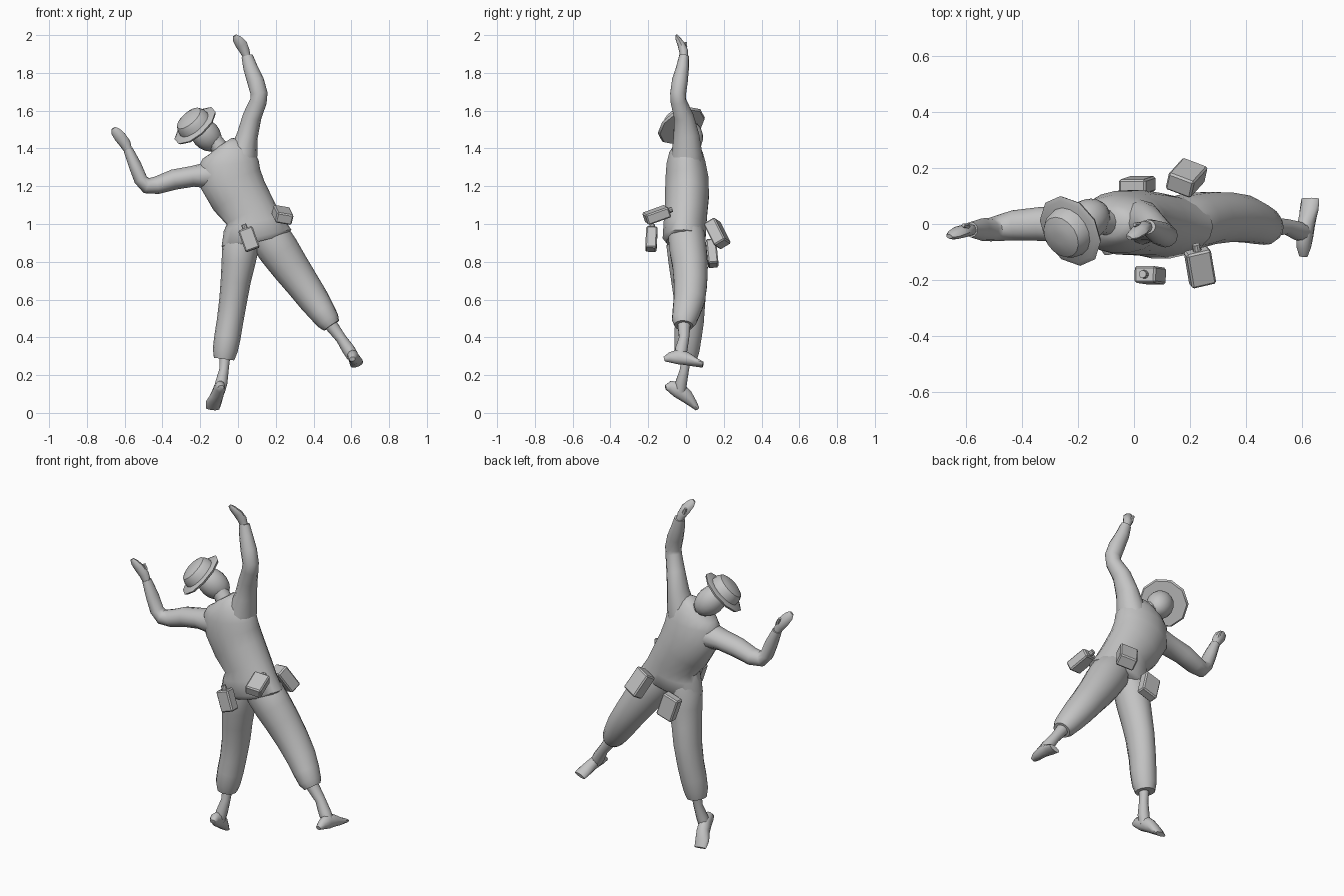
import bpy, bmesh, math
from mathutils import Vector as V, Matrix

grey = bpy.data.materials.new("plain grey")
grey.diffuse_color = (0.55, 0.55, 0.55, 1)


def finish(name, bm, angle=40):
    bmesh.ops.recalc_face_normals(bm, faces=bm.faces)
    me = bpy.data.meshes.new(name)
    bm.to_mesh(me)
    bm.free()
    me.materials.append(grey)
    ob = bpy.data.objects.new(name, me)
    bpy.context.collection.objects.link(ob)
    bpy.ops.object.select_all(action='DESELECT')
    ob.select_set(True)
    bpy.context.view_layer.objects.active = ob
    bpy.ops.object.shade_smooth_by_angle(angle=math.radians(angle))
    return ob


def tube(name, pts, side=(1, 0, 0), n=12, angle=50):
    """Loft of oval rings; each point is x, y, z, radius along side, other radius."""
    bm = bmesh.new()
    c = [V(p[:3]) for p in pts]
    rings = []
    for i, p in enumerate(pts):
        t = (c[min(i + 1, len(c) - 1)] - c[max(i - 1, 0)]).normalized()
        a = V(side)
        a = (a - t * a.dot(t)).normalized()
        b = t.cross(a)
        ring = []
        for k in range(n):
            u = 2 * math.pi * k / n
            ring.append(bm.verts.new(c[i] + a * p[3] * math.cos(u) + b * p[-1] * math.sin(u)))
        rings.append(ring)
    for r, s in zip(rings, rings[1:]):
        for k in range(n):
            bm.faces.new((r[k], r[(k + 1) % n], s[(k + 1) % n], s[k]))
    bm.faces.new(rings[0][::-1])
    bm.faces.new(rings[-1])
    return finish(name, bm, angle)


def pouch(name, center, size, up, out, knob=False):
    """Bevelled belt box; size is width, depth, height."""
    z = V(up).normalized()
    y = V(out)
    y = (y - z * y.dot(z)).normalized()
    x = y.cross(z)
    m = Matrix((x, y, z)).transposed().to_4x4()
    m.translation = V(center)
    bm = bmesh.new()
    bmesh.ops.create_cube(bm, size=1, matrix=Matrix.Diagonal((*size, 1)))
    bmesh.ops.bevel(bm, geom=bm.edges[:], offset=0.007, segments=1, affect='EDGES')
    if knob:
        bmesh.ops.create_cone(bm, cap_ends=True, segments=10, radius1=0.016, radius2=0.014,
                              depth=0.03, matrix=Matrix.Translation((0, 0, size[2] / 2 + 0.008)))
    bm.transform(m)
    finish(name, bm, 30)


# Shirt
tube("shirt", [(.103, -.01, .905, .165, .095), (.098, -.01, .925, .19, .115),
               (.08, -.005, 1.0, .16, .115), (.065, 0, 1.06, .14, .114),
               (.005, .005, 1.15, .155, .118), (-.04, .005, 1.24, .165, .115),
               (-.05, 0, 1.32, .16, .105), (-.055, 0, 1.375, .135, .09),
               (-.07, 0, 1.41, .09, .065), (-.08, 0, 1.425, .055, .045)],
     (.96, 0, .2), 18)
# Sleeves
tube("raised_sleeve", [(0, .005, 1.28, .09, .09), (.03, .005, 1.38, .075, .08),
                       (.05, .002, 1.47, .056, .068), (.075, -.012, 1.57, .05, .052),
                       (.108, -.04, 1.65, .045, .042), (.112, -.042, 1.69, .045, .042),
                       (.092, -.032, 1.76, .045, .042), (.065, -.018, 1.83, .038, .034),
                       (.048, -.01, 1.89, .03, .026)])
tube("bent_sleeve", [(-.08, 0, 1.27, .09, .095), (-.16, 0, 1.258, .07, .078),
                     (-.24, 0, 1.252, .055, .066), (-.34, 0, 1.235, .054, .06),
                     (-.43, -.005, 1.205, .047, .054), (-.485, -.015, 1.203, .042, .046),
                     (-.515, -.02, 1.235, .036, .042), (-.545, -.02, 1.31, .034, .04),
                     (-.582, -.02, 1.395, .025, .028)], (0, 0, 1))
# Hands with thumbs
tube("raised_hand", [(.052, -.01, 1.87, .018, .02), (.036, -.012, 1.915, .026, .024),
                     (.018, -.025, 1.95, .032, .02), (-.005, -.042, 1.98, .025, .014),
                     (-.018, -.05, 1.997, .012, .007)], n=8)
tube("raised_thumb", [(.03, -.012, 1.91, .014, .014), (.012, -.004, 1.94, .012, .012),
                      (.002, -.002, 1.962, .007, .007)], n=6)
tube("bent_hand", [(-.575, -.02, 1.375, .018, .02), (-.597, -.022, 1.425, .03, .024),
                   (-.625, -.03, 1.462, .032, .022), (-.648, -.04, 1.49, .026, .016),
                   (-.66, -.045, 1.507, .013, .008)], n=8)
tube("bent_thumb", [(-.595, -.018, 1.42, .014, .014), (-.597, -.008, 1.455, .011, .011),
                    (-.61, -.004, 1.478, .007, .007)], n=6)

# Trouser legs
tube("straight_leg", [(.035, 0, .96, .09, .09), (.012, -.005, .88, .098, .1),
                      (.003, 0, .8, .09, .095), (-.012, .01, .7, .08, .09),
                      (-.025, .02, .6, .074, .085), (-.043, .018, .48, .07, .078),
                      (-.056, .01, .4, .07, .074), (-.068, .005, .33, .066, .068),
                      (-.074, .005, .285, .054, .055)], n=14)
tube("kicking_leg", [(.13, 0, .98, .09, .09), (.175, .005, .92, .11, .1),
                     (.22, .012, .855, .108, .1), (.275, .022, .775, .1, .095),
                     (.34, .024, .685, .09, .09), (.4, .018, .6, .082, .085),
                     (.445, .002, .535, .072, .075), (.478, -.01, .487, .062, .066),
                     (.495, -.012, .462, .048, .05)], n=14)
# Ankles and feet
tube("straight_ankle", [(-.068, .003, .31, .028), (-.074, -.008, .23, .025),
                        (-.088, -.025, .16, .032), (-.1, -.03, .11, .03)], n=10)
tube("straight_foot", [(-.09, -.108, .135, .016, .012), (-.094, -.085, .14, .026, .032),
                       (-.1, -.04, .122, .032, .045), (-.112, 0, .09, .035, .038),
                       (-.13, .035, .052, .042, .024), (-.135, .06, .022, .036, .012)], n=10)
tube("kicking_ankle", [(.485, -.01, .475, .036), (.545, -.01, .395, .028),
                       (.585, -.025, .335, .034), (.607, -.03, .3, .032)], n=10)
tube("kicking_foot", [(.605, -.115, .285, .016, .012), (.607, -.085, .293, .026, .028),
                      (.61, -.04, .298, .03, .042), (.616, 0, .288, .031, .036),
                      (.626, .05, .268, .036, .022), (.63, .09, .255, .034, .012)],
     (.93, 0, .35), 10)

# Neck, head and hat share a tilted axis
axis = V((-.6, -.4, .69)).normalized()
tube("neck", [(-.075, 0, 1.37, .05), (-.11, .008, 1.42, .045), (-.155, .01, 1.465, .05)])
bm = bmesh.new()
bmesh.ops.create_uvsphere(bm, u_segments=16, v_segments=10, radius=1)
bm.transform(Matrix.Translation((-.17, .012, 1.472)) @
             axis.to_track_quat('Z', 'Y').to_matrix().to_4x4() @
             Matrix.Diagonal((.074, .076, .1, 1)))
finish("head", bm)
base = V((-.228, -.025, 1.522))


def lathe(name, profile, n):
    tube(name, [(*(base + axis * h), r) for h, r in profile], (0, 1, 0), n, 35)


lathe("hat_brim", [(-.012, .128), (0, .136), (.008, .12)], 10)
lathe("hat_crown", [(0, .095), (.035, .09), (.055, .078), (.066, .052), (.07, .02)], 16)

# Belt pouches
pouch("front_pouch", (.058, -.183, .92), (.08, .06, .12), (-.36, .05, 1), (0, -1, 0), True)
pouch("side_pouch", (.236, -.155, 1.048), (.09, .058, .13), (-.17, 1, .36), (.1, .3, 1), True)
pouch("back_pouch", (.012, .138, .845), (.1, .055, .135), (-.3, -.1, 1), (0, 1, 0))
pouch("hip_pouch", (.188, .165, .95), (.1, .07, .14), (-.45, -.5, 1), (.3, 1, .3))
